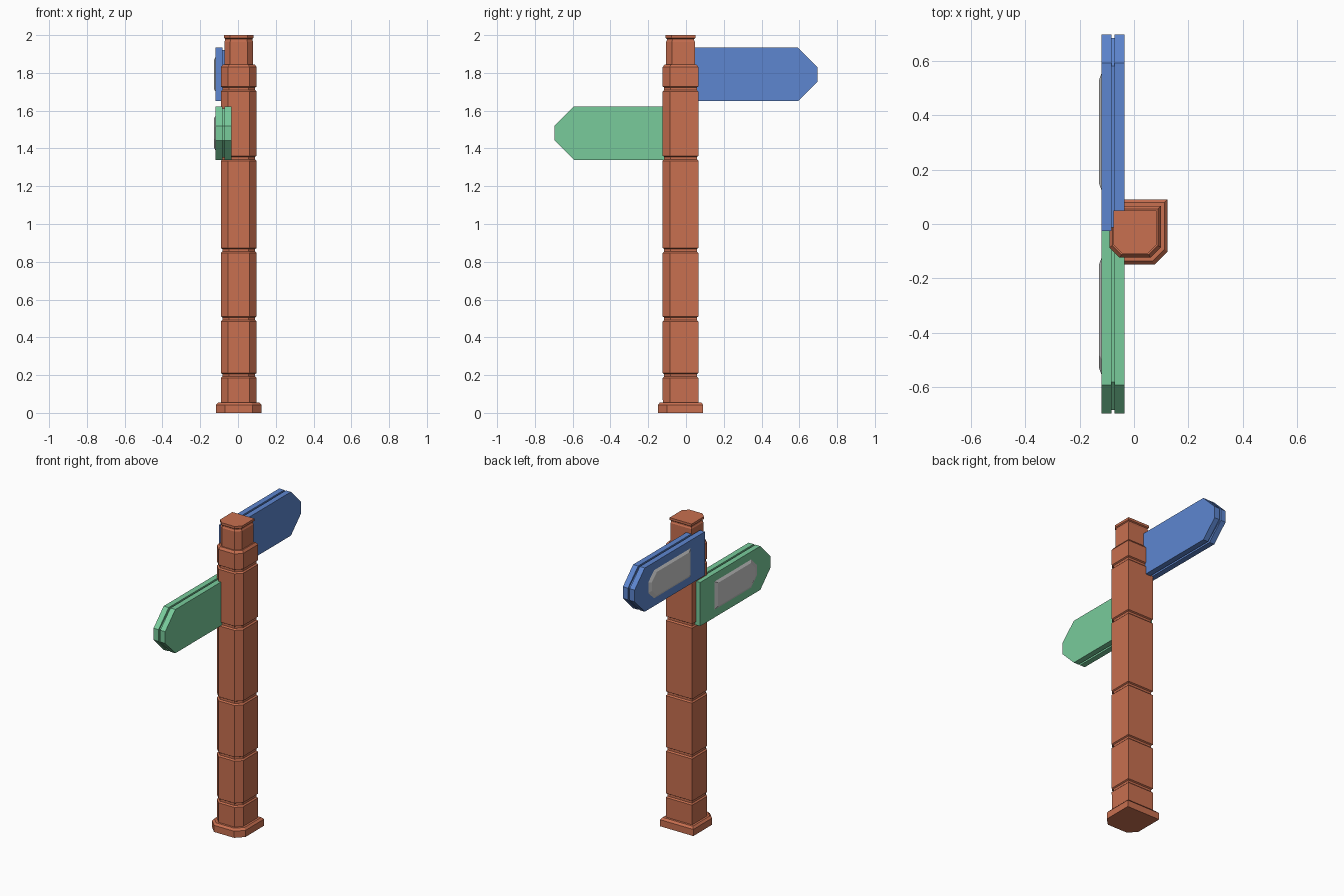
import bpy, bmesh

if "Cube" in bpy.data.objects:
    bpy.data.objects.remove(bpy.data.objects["Cube"])

CX, CY = 0.004, -0.029   # post axis


def material(name, rgb):
    m = bpy.data.materials.new(name)
    m.diffuse_color = (*rgb, 1)
    m.use_nodes = True
    m.node_tree.nodes["Principled BSDF"].inputs["Base Color"].default_value = m.diffuse_color
    return m


def loft(name, rings, mat=None):
    """Skin a stack of matching rings and cap both ends."""
    bm = bmesh.new()
    loops = [[bm.verts.new(p) for p in ring] for ring in rings]
    n = len(loops[0])
    for a, b in zip(loops, loops[1:]):
        for i in range(n):
            j = (i + 1) % n
            bm.faces.new((a[i], a[j], b[j], b[i]))
    bm.faces.new(loops[0][::-1])
    bm.faces.new(loops[-1])
    bmesh.ops.recalc_face_normals(bm, faces=bm.faces)
    me = bpy.data.meshes.new(name)
    bm.to_mesh(me)
    bm.free()
    ob = bpy.data.objects.new(name, me)
    bpy.context.collection.objects.link(ob)
    if mat:
        me.materials.append(mat)
    return ob


def post_ring(h, z):
    """Square section with its two front corners cut off."""
    c = h * 0.4
    pts = [(-h, h), (-h, -h + c), (-h + c, -h), (h - c, -h), (h, -h + c), (h, h)]
    return [(CX + x, CY + y, z) for x, y in pts]


def board_ring(x, side, zc, y0, y1, h, cut, tip):
    """Arrow outline: square at y0, blunt point at y1; side is +1 or -1 in y."""
    pts = [(y0, -h), (y1 - cut, -h), (y1, -tip), (y1, tip), (y1 - cut, h), (y0, h)]
    return [(x, side * y, zc + z) for y, z in pts]


brown = material("post_brown", (0.58, 0.16, 0.08))
blue = material("sign_blue", (0.11, 0.24, 0.63))
green = material("sign_green", (0.19, 0.60, 0.33))

# Post: foot, shaft with shallow grooves, narrow neck and cap
profile = [(0.12, 0), (0.12, 0.043), (0.108, 0.056), (0.094, 0.056)]
for z in (0.2, 0.5, 0.862, 1.35, 1.717):
    profile += [(0.095, z - 0.016), (0.087, z - 0.008), (0.087, z + 0.006), (0.095, z + 0.011)]
profile += [(0.095, 1.83), (0.084, 1.845), (0.076, 1.845), (0.076, 1.965),
            (0.072, 1.972), (0.072, 1.98), (0.079, 1.985), (0.079, 2.0)]
loft("post", [post_ring(h, z) for h, z in profile], brown)

# Signs: two boards with a recessed core between them, plus a bevelled grey plate
for label, side, zc, mat in (("upper", 1, 1.792, blue), ("lower", -1, 1.481, green)):
    layers = (("front_board", -0.119, -0.083, 0), ("core", -0.083, -0.071, 0.012),
              ("back_board", -0.071, -0.035, 0))
    for part, xa, xb, inset in layers:
        rings = [board_ring(x, side, zc, -0.025 + inset, 0.697 - inset,
                            0.142 - inset, 0.104, 0.038) for x in (xa, xb)]
        loft(f"{label}_sign_{part}", rings, mat)
    loft(f"{label}_sign_plate",
         [board_ring(-0.118, side, zc, 0.12, 0.56, 0.093, 0.06, 0.035),
          board_ring(-0.128, side, zc, 0.147, 0.532, 0.076, 0.05, 0.028)])
